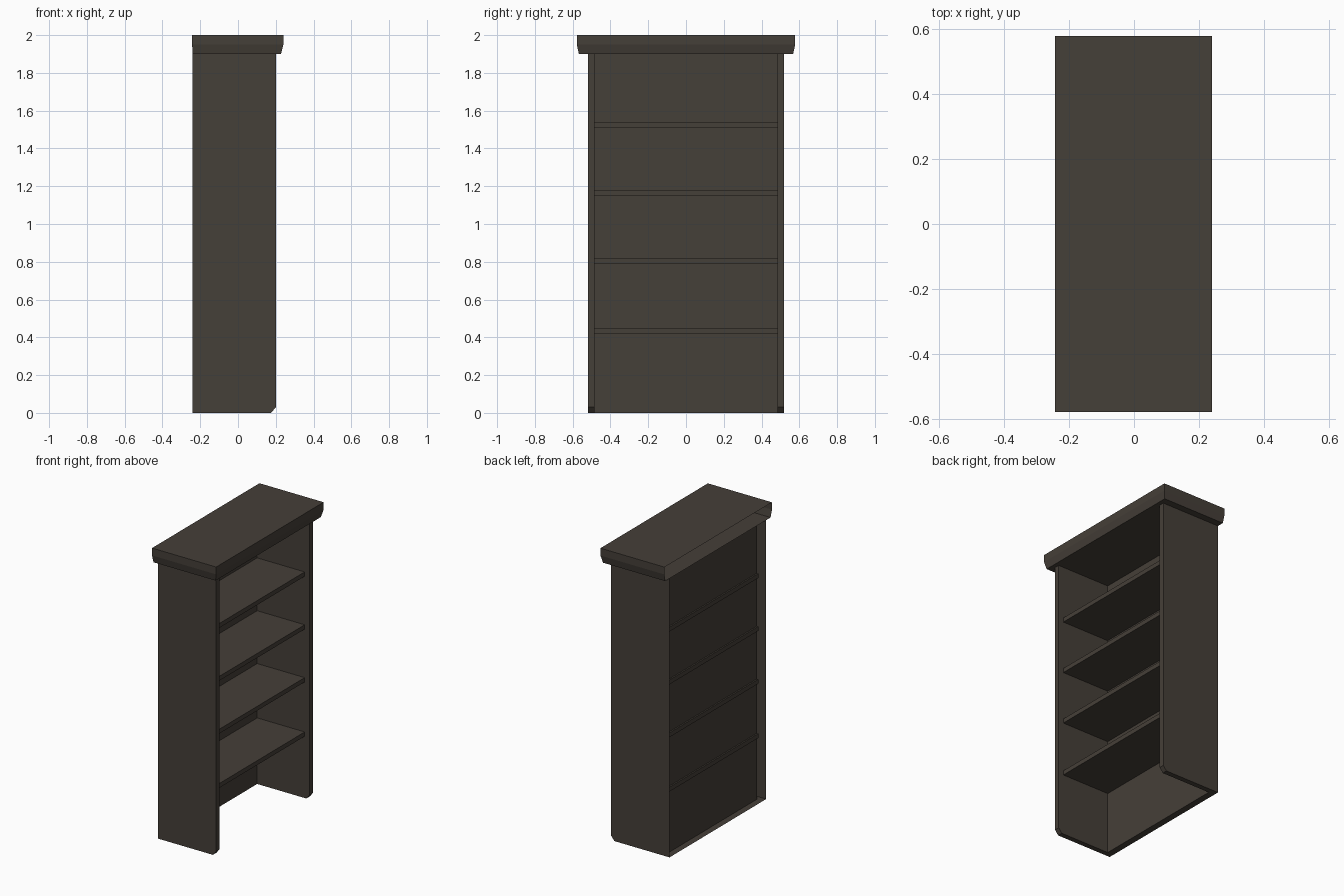
import bpy, bmesh

if "Cube" in bpy.data.objects:
    bpy.data.objects.remove(bpy.data.objects["Cube"])

wood = bpy.data.materials.new("dark_wood")
wood.diffuse_color = (0.06, 0.05, 0.04, 1)
wood.use_nodes = True
wood.node_tree.nodes["Principled BSDF"].inputs["Base Color"].default_value = wood.diffuse_color


def make_object(name, polygons):
    """Build a flat-shaded, welded mesh from a list of polygons."""
    bm = bmesh.new()
    for poly in polygons:
        bm.faces.new([bm.verts.new(p) for p in poly])
    bmesh.ops.remove_doubles(bm, verts=bm.verts, dist=0.0001)
    bmesh.ops.recalc_face_normals(bm, faces=bm.faces)
    mesh = bpy.data.meshes.new(name)
    bm.to_mesh(mesh)
    bm.free()
    mesh.materials.append(wood)
    obj = bpy.data.objects.new(name, mesh)
    bpy.context.collection.objects.link(obj)
    return obj


REAR, BACK, FRONT = -0.24, -0.195, 0.20
OUT, INN, TOP = 0.52, 0.485, 1.90


# Carcass: hollow side walls and back panel, open against the wall
def side_profile(rear, y):
    outline = [(rear, 0), (0.175, 0), (FRONT, 0.03), (FRONT, TOP), (rear, TOP)]
    return [(x, y, z) for x, z in outline]


carcass = []
for s in (-1, 1):
    outer, inner = side_profile(REAR, s * OUT), side_profile(BACK, s * INN)
    carcass += [outer, inner]
    for i in range(3):
        carcass.append([outer[i], outer[i + 1], inner[i + 1], inner[i]])
carcass.append([(BACK, -INN, 0), (BACK, INN, 0), (BACK, INN, TOP), (BACK, -INN, TOP)])
carcass.append([(REAR, -OUT, 0), (REAR, OUT, 0), (BACK, INN, 0), (BACK, -INN, 0)])
make_object("bookcase_body", carcass)


# Cornice: flared moulding around front and sides, open at the rear
def cornice_ring(rear, front, y, z):
    return [(rear, -y, z), (front, -y, z), (front, y, z), (rear, y, z)]


rings = [cornice_ring(-0.24, 0.228, 0.567, TOP),
         cornice_ring(-0.243, 0.24, 0.578, 1.95),
         cornice_ring(-0.243, 0.24, 0.578, 2.0)]
cornice = [rings[0], rings[-1]]
for low, high in zip(rings, rings[1:]):
    for i in range(3):
        cornice.append([low[i], low[i + 1], high[i + 1], high[i]])
make_object("cornice", cornice)

# Shelves
for n, z in enumerate((0.435, 0.805, 1.165, 1.525)):
    bpy.ops.mesh.primitive_cube_add(size=1, location=(-0.021, 0, z))
    shelf = bpy.context.object
    shelf.name = f"shelf_{n + 1}"
    shelf.scale = (0.368, 2 * INN, 0.03)
    bpy.ops.object.transform_apply(location=False, rotation=False, scale=True)
    shelf.data.materials.append(wood)
